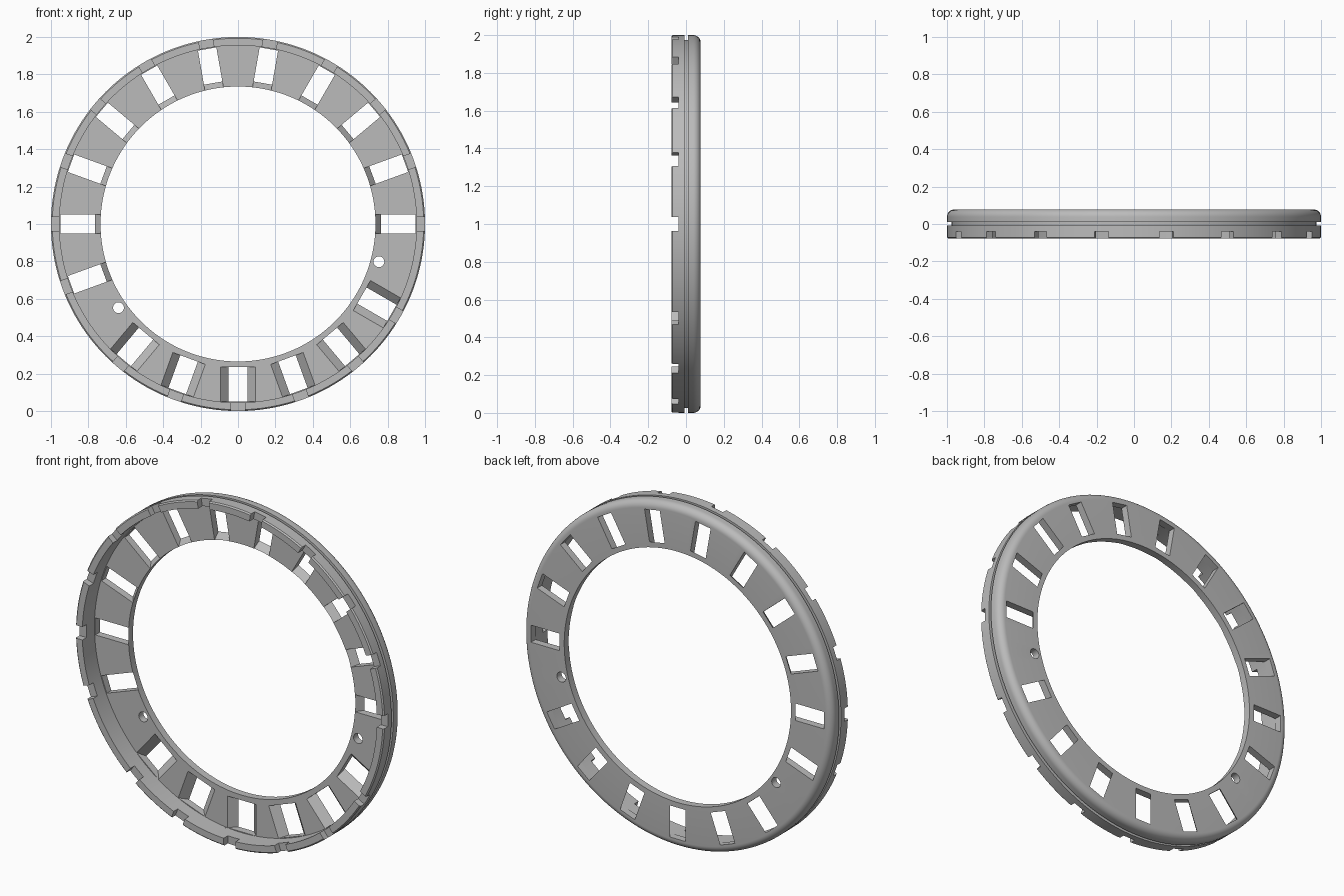
import bpy, bmesh, math
from mathutils import Matrix, Vector

cube = bpy.data.objects.get("Cube")
if cube:
    bpy.data.objects.remove(cube)

FRONT, PLATE, BACK = -0.078, 0.035, 0.078
FILLET = 0.04

grey = bpy.data.materials.new("mid grey")
grey.use_nodes = True
colour = (0.5, 0.5, 0.5, 1)
grey.diffuse_color = colour
grey.node_tree.nodes["Principled BSDF"].inputs["Base Color"].default_value = colour


def make_object(name, bm):
    bmesh.ops.recalc_face_normals(bm, faces=bm.faces)
    mesh = bpy.data.meshes.new(name)
    bm.to_mesh(mesh)
    bm.free()
    mesh.materials.append(grey)
    obj = bpy.data.objects.new(name, mesh)
    bpy.context.collection.objects.link(obj)
    return obj


def turned(angle):
    """Rotation about the ring axis, placed at the ring centre."""
    return Matrix.Translation((0, 0, 1)) @ Matrix.Rotation(-math.radians(angle), 4, "Y")


def add_cutter(bm, angle, front, back, y0, y1, spare=0.01):
    """Tapered block; front and back are (inner radius, outer radius, width)."""
    rings = []
    for y in (y0 - spare, y1 + spare):
        t = (y - y0) / (y1 - y0)
        r0, r1, w = (a + (b - a) * t for a, b in zip(front, back))
        corners = ((r0, -w / 2), (r1, -w / 2), (r1, w / 2), (r0, w / 2))
        rings.append([bm.verts.new(turned(angle) @ Vector((r, y, z))) for r, z in corners])
    a, b = rings
    bm.faces.new(a)
    bm.faces.new(b[::-1])
    for i in range(4):
        j = (i + 1) % 4
        bm.faces.new((a[i], b[i], b[j], a[j]))


# Ring cross-section (radius, y): plate, upright rim, groove, rounded back edge
profile = [(0.735, BACK), (0.735, PLATE), (0.955, PLATE), (0.955, FRONT),
           (0.993, FRONT), (1, FRONT + 0.007), (1, -0.007), (0.975, -0.007),
           (0.975, 0.01), (1, 0.01)]
for i in range(9):
    a = math.radians(i * 90 / 8)
    profile.append((1 - FILLET + FILLET * math.cos(a), BACK - FILLET + FILLET * math.sin(a)))

bm = bmesh.new()
SEGMENTS = 180
loops = []
for s in range(SEGMENTS):
    place = turned(360 * s / SEGMENTS + 1)
    loops.append([bm.verts.new(place @ Vector((r, y, 0))) for r, y in profile])
for s, loop in enumerate(loops):
    after = loops[(s + 1) % SEGMENTS]
    for i in range(len(profile)):
        j = (i + 1) % len(profile)
        bm.faces.new((loop[i], loop[j], after[j], after[i]))
ring = make_object("slotted_ring", bm)

# Slots: the upper ones slope at the inner end, the lower ones along both sides
bm = bmesh.new()
upper = range(0, 201, 20)
lower = range(230, 331, 20)
straight = (0.765, 0.95, 0.1)
for angle in upper:
    add_cutter(bm, angle, (0.733, 0.95, 0.1), straight, PLATE, BACK)
for angle in lower:
    add_cutter(bm, angle, (0.765, 0.95, 0.185), straight, PLATE, BACK)

# Notches in the front of the rim, one beside each slot
for angle in (*upper, *lower):
    notch = (0.92, 1.05, 0.076)
    add_cutter(bm, angle, notch, notch, FRONT, -0.05)

# Two round holes through the plate
for angle in (215, 345):
    place = turned(angle) @ Matrix.Translation((0.78, 0.05, 0)) @ Matrix.Rotation(math.pi / 2, 4, "X")
    bmesh.ops.create_cone(bm, cap_ends=True, segments=32, radius1=0.029,
                          radius2=0.029, depth=0.12, matrix=place)
cutter = make_object("slot_cutter", bm)
cutter.hide_render = True

# Cut, then drop the helper
cut = ring.modifiers.new("slots", "BOOLEAN")
cut.operation = "DIFFERENCE"
cut.solver = "EXACT"
cut.object = cutter
bpy.ops.object.select_all(action="DESELECT")
ring.select_set(True)
bpy.context.view_layer.objects.active = ring
bpy.ops.object.modifier_apply(modifier=cut.name)
bpy.data.objects.remove(cutter)
bpy.ops.object.shade_smooth_by_angle(angle=math.radians(25))
